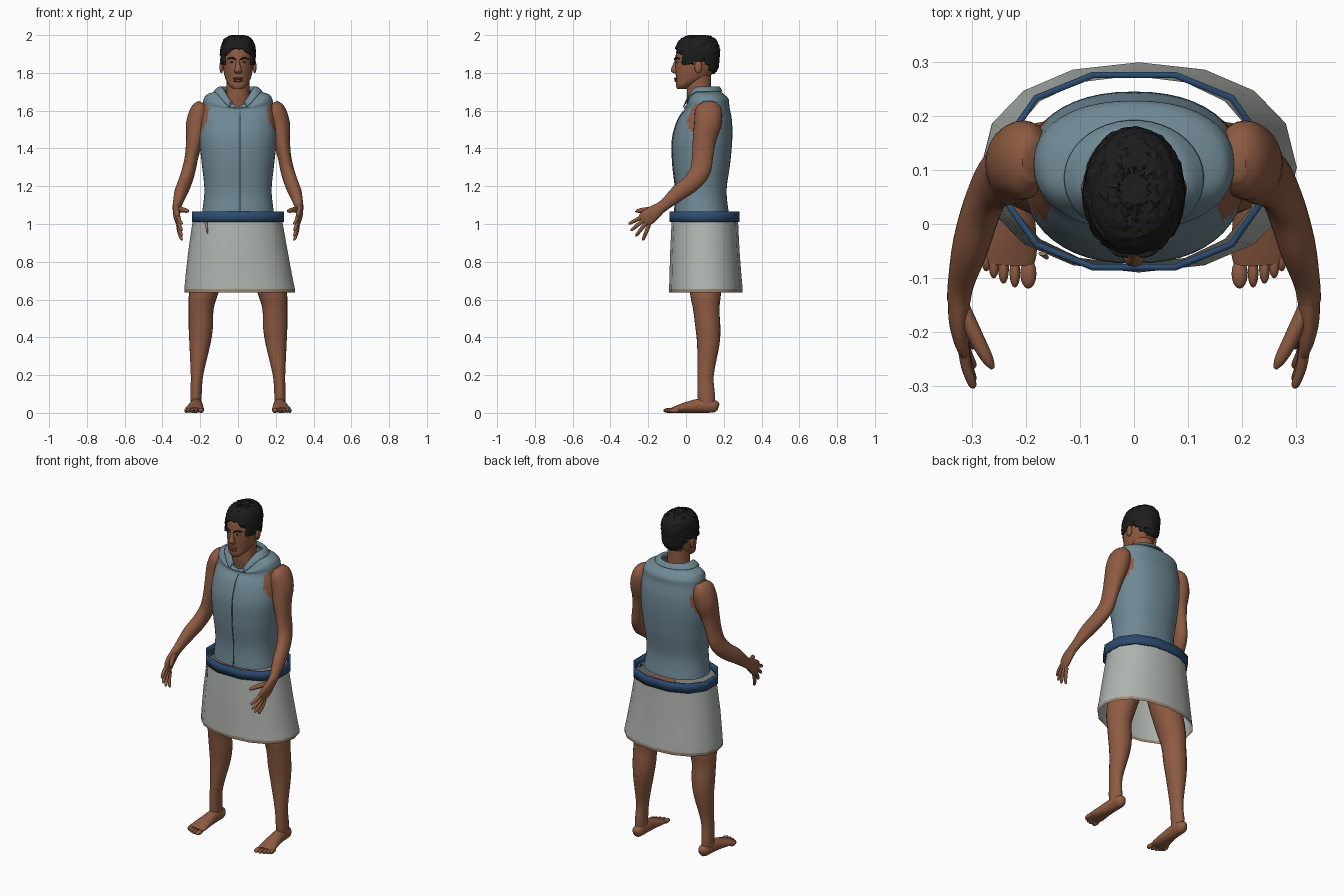
import bpy, bmesh, math, random
from mathutils import Vector

random.seed(4)
cube = bpy.data.objects.get("Cube")
if cube:
    bpy.data.objects.remove(cube)


def material(name, r, g, b):
    m = bpy.data.materials.new(name)
    m.use_nodes = True
    m.diffuse_color = (r, g, b, 1)
    bsdf = next(n for n in m.node_tree.nodes if n.type == "BSDF_PRINCIPLED")
    bsdf.inputs["Base Color"].default_value = (r, g, b, 1)
    bsdf.inputs["Roughness"].default_value = 0.9
    return m


SKIN = material("brown skin", .27, .105, .055)
LIPS = material("dark lips", .17, .06, .04)
HAIR = material("black hair", .012, .012, .013)
SHIRT = material("slate blue cloth", .16, .25, .3)
SEAM = material("dark slate seam", .06, .1, .13)
BELT = material("navy belt", .025, .07, .16)
SKIRT = material("pale grey cloth", .43, .46, .43)
HEM = material("tan hem", .33, .24, .17)
EYE = material("eye white", .5, .45, .4)


def smooth(rows, k):
    """Catmull-Rom interpolation between rows of numbers."""
    out, last = [], len(rows) - 1
    for i in range(last):
        four = [rows[max(0, min(last, i + d))] for d in (-1, 0, 1, 2)]
        for j in range(k):
            t = j / k
            out.append(tuple(
                b + .5 * t * (c - a + t * (2*a - 5*b + 4*c - d + t * (3*(b - c) + d - a)))
                for a, b, c, d in zip(*four)))
    return out + [tuple(rows[-1])]


def finish(name, bm, mats, mirror=False, thick=0, angle=50, rule=None):
    bmesh.ops.recalc_face_normals(bm, faces=bm.faces[:])
    if rule:
        for f in bm.faces:
            f.material_index = rule(f.calc_center_median())
    mesh = bpy.data.meshes.new(name)
    bm.to_mesh(mesh)
    bm.free()
    for m in mats:
        mesh.materials.append(m)
    ob = bpy.data.objects.new(name, mesh)
    bpy.context.collection.objects.link(ob)
    bpy.ops.object.select_all(action="DESELECT")
    ob.select_set(True)
    bpy.context.view_layer.objects.active = ob
    bpy.ops.object.shade_smooth_by_angle(angle=math.radians(angle))
    if thick:
        mod = ob.modifiers.new("thickness", "SOLIDIFY")
        mod.thickness = thick
    if mirror:
        ob.modifiers.new("mirror", "MIRROR")
    return ob


def loft(bm, rows, n=24, level=False, caps=True, power=2, gap=0, phase=0):
    """Skin rings (x, y, z, half width, half depth, front drop) along a path.
    A gap leaves the front of each ring open."""
    rings = []
    for i, row in enumerate(rows):
        c = Vector(row[:3])
        u, v = Vector((1, 0, 0)), Vector((0, 1, 0))
        if not level:
            t = Vector(rows[min(i + 1, len(rows) - 1)][:3]) - Vector(rows[max(i - 1, 0)][:3])
            t.normalize()
            u = (u - t * t.x).normalized()
            v = t.cross(u)
        drop = row[5] if len(row) > 5 else 0
        ring = []
        for j in range(n):
            a = -math.pi / 2 + gap + (j + phase) * 2 * (math.pi - gap) / (n - 1 if gap else n)
            cs, sn = (math.copysign(abs(f) ** (2 / power), f) for f in (math.cos(a), math.sin(a)))
            p = c + u * row[3] * cs + v * row[4] * sn
            p.z -= drop * max(0, -math.sin(a)) ** 3
            ring.append(bm.verts.new(p))
        rings.append(ring)
    for r, s in zip(rings, rings[1:]):
        for j in range(n - 1 if gap else n):
            k = (j + 1) % n
            bm.faces.new((r[j], r[k], s[k], s[j]))
    if caps:
        bm.faces.new(rings[0])
        bm.faces.new(rings[-1])


def part(name, rows, mats, k=4, mirror=False, thick=0, angle=50, rule=None, **kw):
    bm = bmesh.new()
    loft(bm, smooth(rows, k), **kw)
    return finish(name, bm, mats, mirror, thick, angle, rule)


def blob(name, centre, size, mat, mirror=False):
    bm = bmesh.new()
    bmesh.ops.create_uvsphere(bm, u_segments=16, v_segments=10, radius=1)
    for v in bm.verts:
        v.co = Vector(a * b + c for a, b, c in zip(v.co, size, centre))
    return finish(name, bm, [mat], mirror)


# Head and neck
head = [(0, -.022, 1.715, .025, .025), (0, -.008, 1.735, .048, .045), (0, .03, 1.77, .067, .083),
        (0, .05, 1.82, .079, .107), (0, .055, 1.87, .084, .111), (0, .06, 1.92, .084, .11),
        (0, .063, 1.96, .072, .092), (0, .065, 1.982, .045, .06), (0, .065, 1.988, .015, .02)]
part("head", head, [SKIN], level=True, n=32)
part("neck", [(0, .09, 1.58, .1, .075), (0, .08, 1.64, .085, .07),
              (0, .07, 1.69, .063, .066), (0, .07, 1.79, .06, .062)], [SKIN], level=True)

# Face
part("nose", [(0, -.048, 1.875, .01, .008), (0, -.056, 1.845, .011, .013),
              (0, -.062, 1.812, .02, .018), (0, -.052, 1.797, .016, .01)], [SKIN], level=True, n=12)
blob("upper_lip", (0, -.053, 1.77, ), (.028, .012, .006), LIPS)
blob("lower_lip", (0, -.05, 1.758), (.024, .012, .007), LIPS)
blob("eyes", (.033, -.046, 1.858), (.014, .006, .006), EYE, True)
blob("pupils", (.033, -.05, 1.858), (.006, .004, .006), HAIR, True)
blob("ears", (.088, .065, 1.832), (.01, .02, .034), SKIN, True)
part("eyebrows", [(.012, -.059, 1.87, .004, .004), (.032, -.054, 1.88, .005, .005),
                  (.055, -.035, 1.874, .003, .003)], [HAIR], mirror=True, n=8)


# Short cropped hair, trimmed along the hairline
def hairline(p):
    if p.y < -.02:
        return 1.932 - 8 * p.x ** 2
    if p.y < .035:
        return 1.845
    if p.y < .1:
        return 1.865
    return 1.865 - 1.5 * (p.y - .1)


bm = bmesh.new()
loft(bm, [(x, y, z + .011 * max(0, (z - 1.9) / .09), a + .009, b + .01)
          for x, y, z, a, b in smooth(head, 6)], n=56, level=True)
bald = [f for f in bm.faces if f.calc_center_median().z < hairline(f.calc_center_median())]
bmesh.ops.delete(bm, geom=bald, context="FACES")
for v in bm.verts:
    v.co += Vector(random.uniform(-.003, .003) for _ in range(3))
finish("hair", bm, [HAIR], thick=.012, angle=35)

# Sleeveless shirt, with skin showing inside the armholes
torso = [(0, .083, 1.06, .19, .143, 0), (0, .08, 1.18, .178, .135, 0), (0, .082, 1.32, .192, .152, 0),
         (0, .087, 1.45, .205, .158, 0), (0, .1, 1.55, .2, .143, 0), (0, .11, 1.62, .188, .12, .02),
         (0, .108, 1.66, .182, .118, .045), (0, .1, 1.688, .16, .1, .07), (0, .085, 1.71, .085, .082, .085)]


def armhole(p):
    inside = ((p.y - .1) / .09) ** 2 + ((p.z - 1.545) / .1) ** 2 < 1
    return int(inside and abs(p.x) > .15)


part("shirt", torso, [SHIRT, SKIN], k=6, rule=armhole, level=True, caps=False, n=48, power=2.25)
part("collar", [(0, .085, 1.705, .083, .08, .085), (0, .085, 1.728, .09, .085, .1),
                (0, .085, 1.722, .11, .097, .1), (0, .085, 1.703, .13, .108, .1)],
     [SHIRT], level=True, caps=False, gap=.35, n=36, thick=.006)
part("front_seam", [(.01, r[1] - r[4] - .001, r[2] - r[5], .003, .003) for r in torso[:6]],
     [SEAM], level=True, n=6)

# Belt and skirt
part("belt", [(0, .098, 1.01, .25, .19), (0, .098, 1.065, .25, .19)], [BELT], k=1,
     level=True, caps=False, n=12, phase=.5, power=2.3, thick=.012, angle=40)
part("skirt", [(-.003, .1, 1.03, .235, .175), (0, .1, .85, .264, .184), (.006, .104, .7, .286, .192),
               (.009, .105, .655, .293, .195), (.009, .105, .637, .292, .194)], [SKIRT, HEM], k=2,
     rule=lambda p: int(p.z < .65), level=True, caps=False, n=16, power=2.2)
part("loose_tie", [(-.17, -.055, 1.01, .008, .004), (-.162, -.062, .95, .004, .004)], [HEM],
     level=True, n=8)

# Arms and hands
part("arms", [(.185, .12, 1.64, .025, .04), (.2, .12, 1.605, .05, .07), (.215, .115, 1.53, .06, .072),
              (.228, .098, 1.45, .047, .062), (.245, .088, 1.36, .036, .056), (.262, .075, 1.28, .036, .054),
              (.282, .03, 1.218, .036, .048), (.303, -.04, 1.165, .034, .043),
              (.32, -.105, 1.108, .025, .031), (.325, -.14, 1.082, .022, .031)], [SKIN], mirror=True)
part("palms", [(.324, -.13, 1.09, .021, .029), (.325, -.175, 1.056, .019, .04),
               (.32, -.21, 1.03, .015, .042), (.315, -.23, 1.015, .009, .034)], [SKIN], mirror=True)
fingers = {"index": (-.225, 1.042, -.304, 1), "middle": (-.22, 1.025, -.292, .965),
           "ring": (-.21, 1.008, -.266, .936), "little": (-.196, .995, -.228, .914)}
for name, (y, z, ty, tz) in fingers.items():
    part(name + "_fingers", [(.317, y, z, .011, .011), (.311, (y + ty) / 2, (z + tz) / 2, .01, .01),
                             (.3, ty * .9 + y * .1, tz * .9 + z * .1, .008, .008),
                             (.297, ty, tz, .003, .003)], [SKIN], mirror=True, n=10)
part("thumbs", [(.318, -.155, 1.075, .014, .018), (.293, -.21, 1.075, .014, .014),
                (.272, -.25, 1.07, .011, .011), (.262, -.268, 1.066, .004, .004)],
     [SKIN], mirror=True, n=12)

# Legs and bare feet
part("legs", [(.11, .1, .95, .09, .1), (.135, .1, .8, .087, .095), (.18, .103, .64, .078, .083),
              (.195, .107, .55, .066, .07), (.197, .116, .45, .064, .066), (.202, .118, .36, .055, .059),
              (.217, .104, .2, .033, .043), (.222, .107, .1, .03, .046), (.222, .11, .04, .03, .044)],
     [SKIN], mirror=True, level=True)
part("feet", [(.22, .172, .03, .012, .018), (.22, .15, .035, .03, .033), (.221, .08, .038, .034, .038),
              (.225, .01, .03, .042, .03), (.23, -.045, .02, .05, .02), (.232, -.075, .015, .046, .013)],
     [SKIN], mirror=True)
for i, (x, y) in enumerate([(.196, -.092), (.221, -.09), (.242, -.083), (.26, -.073), (.274, -.06)]):
    blob(f"toes_{i + 1}", (x, y, .013), (.015 if i == 0 else .01, .028, .013), SKIN, True)
